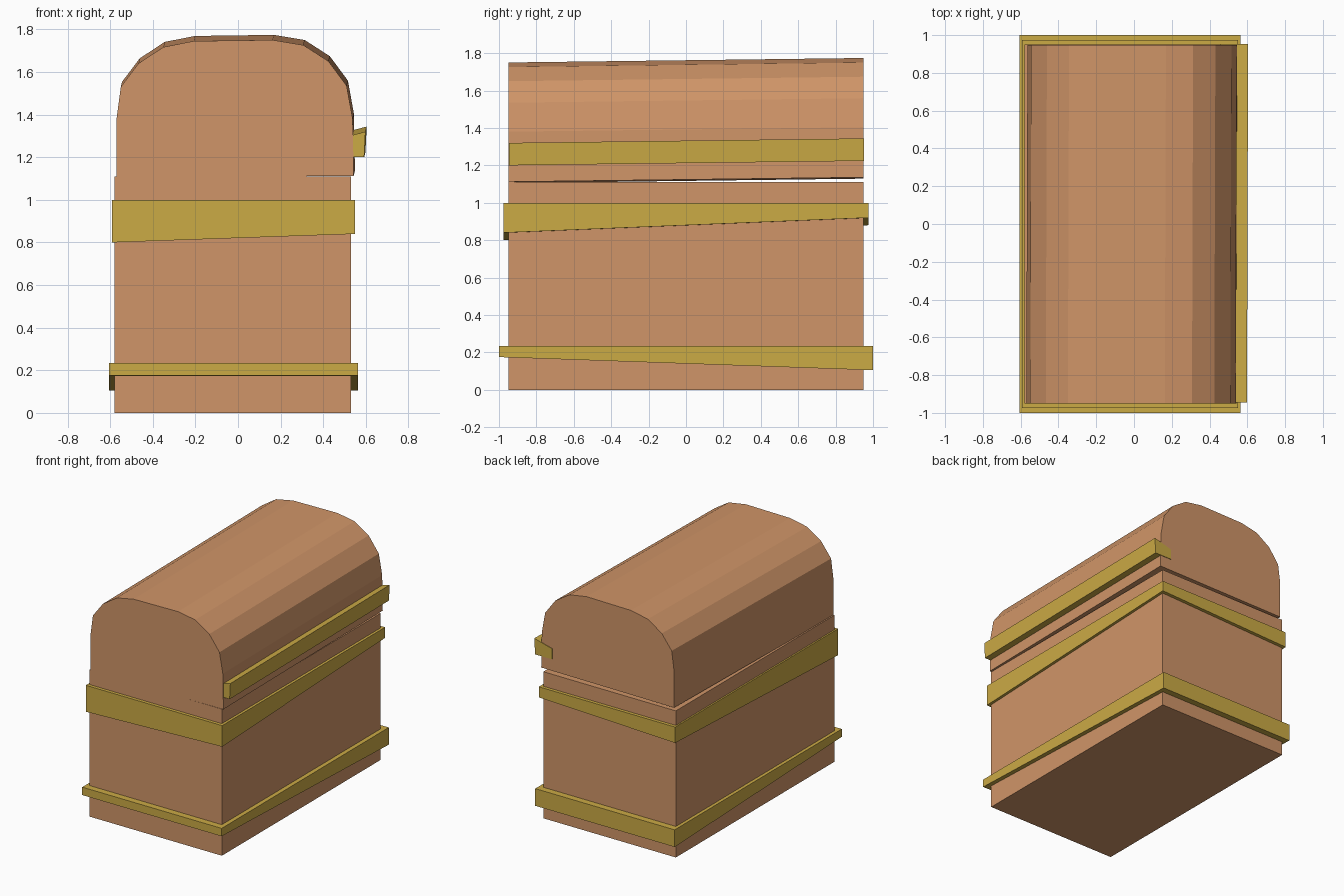
import bpy
import bmesh

cube = bpy.data.objects.get("Cube")
if cube:
    bpy.data.objects.remove(cube, do_unlink=True)


def make_material(name, colour):
    mat = bpy.data.materials.new(name)
    mat.use_nodes = True
    mat.diffuse_color = colour
    mat.node_tree.nodes["Principled BSDF"].inputs["Base Color"].default_value = colour
    return mat


wood = make_material("warm wood", (0.63, 0.30, 0.138, 1))
brass = make_material("aged brass", (0.60, 0.405, 0.06, 1))


def loft(name, front, back, y0, y1, mat):
    """Closed prism between a front and a back outline of (x, z) points."""
    bm = bmesh.new()
    a = [bm.verts.new((x, y0, z)) for x, z in front]
    b = [bm.verts.new((x, y1, z)) for x, z in back]
    bm.faces.new(a)
    bm.faces.new(b)
    for i in range(len(a)):
        j = (i + 1) % len(a)
        bm.faces.new((a[i], a[j], b[j], b[i]))
    bmesh.ops.recalc_face_normals(bm, faces=bm.faces)
    mesh = bpy.data.meshes.new(name)
    bm.to_mesh(mesh)
    bm.free()
    mesh.materials.append(mat)
    obj = bpy.data.objects.new(name, mesh)
    bpy.context.collection.objects.link(obj)
    return obj


def slab(name, x0, x1, y, top, front_low, back_low, mat):
    """Box with a flat top and a slanted underside; lows are (at x0, at x1)."""
    outlines = [[(x0, low[0]), (x1, low[1]), (x1, top), (x0, top)]
                for low in (front_low, back_low)]
    return loft(name, *outlines, -y, y, mat)


# Chest body and the two hand-cut bands around it
slab("chest_body", -0.58, 0.53, 0.95, 1.11, (0, 0), (0, 0), wood)
slab("lower_band", -0.605, 0.563, 1.0, 0.235, (0.175, 0.175), (0.105, 0.105), brass)
slab("upper_band", -0.592, 0.55, 0.975, 1.0, (0.80, 0.84), (0.88, 0.92), brass)

# Rounded lid, slightly raised at the back
arch = [(-0.57, 1.105), (-0.57, 1.38), (-0.55, 1.53), (-0.467, 1.64),
        (-0.35, 1.717), (-0.208, 1.745), (0.163, 1.75), (0.307, 1.726),
        (0.425, 1.65), (0.51, 1.535), (0.538, 1.38), (0.543, 1.112)]


def raised(points):
    return [(x + 0.006, z + 0.024) for x, z in points]


loft("lid", arch, raised(arch), -0.95, 0.948, wood)

# Brass rail along one side of the lid
rail = [(0.45, 1.20), (0.592, 1.20), (0.598, 1.32), (0.45, 1.28)]
loft("lid_rail", rail, raised(rail), -0.946, 0.952, brass)
